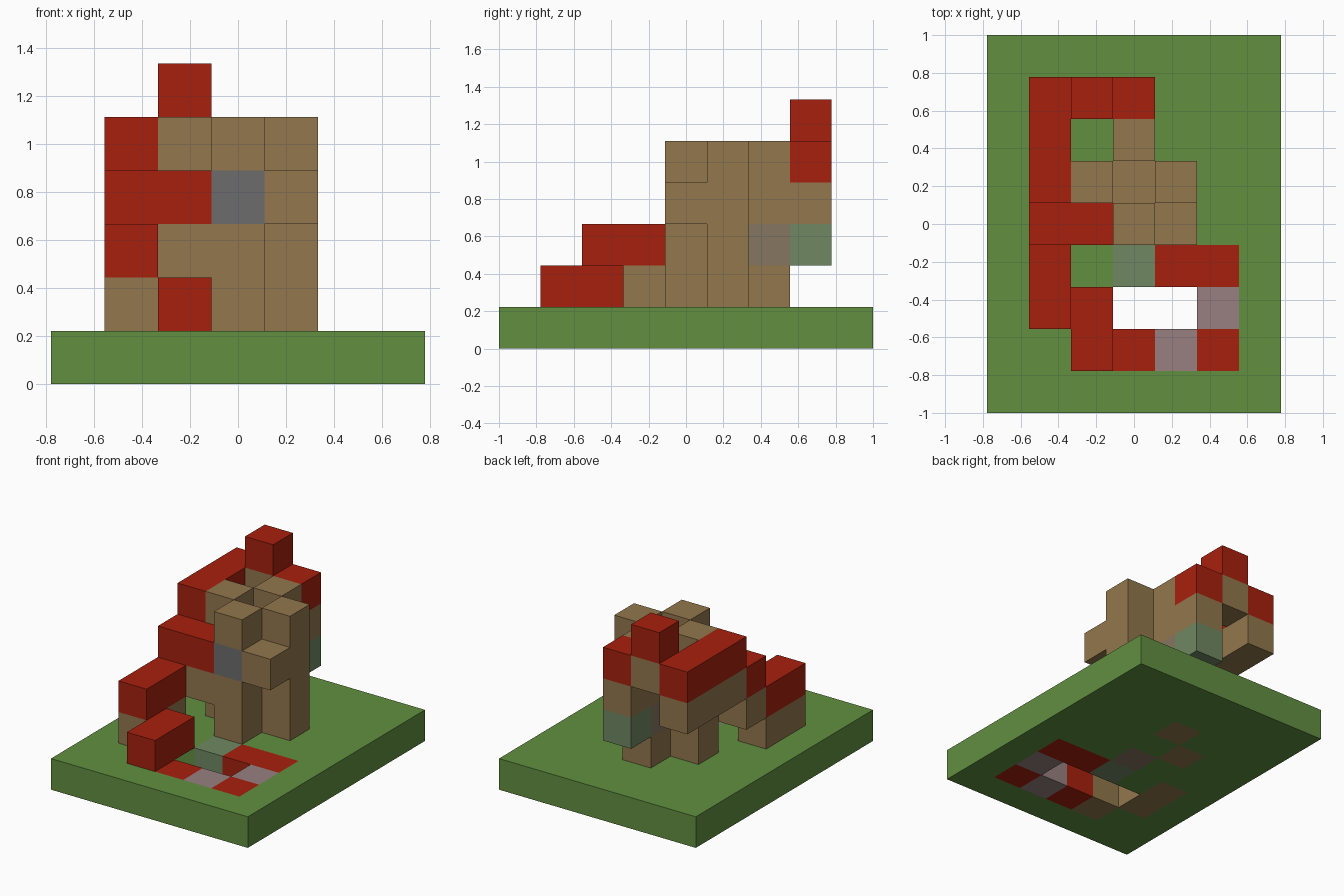
import bpy
import bmesh
from math import radians
from mathutils import Matrix, Vector

default_cube = bpy.data.objects.get("Cube")
if default_cube:
    bpy.data.objects.remove(default_cube, do_unlink=True)

CELL = 2 / 9
COLUMNS, ROWS = 7, 9


def linear(channel):
    value = channel / 255
    return value / 12.92 if value <= 0.04045 else ((value + 0.055) / 1.055) ** 2.4


def make_material(name, *rgb):
    colour = (*[linear(channel) for channel in rgb], 1)
    material = bpy.data.materials.new(name)
    material.use_nodes = True
    material.diffuse_color = colour
    shader = material.node_tree.nodes["Principled BSDF"]
    shader.inputs["Base Color"].default_value = colour
    shader.inputs["Roughness"].default_value = 0.9
    return material


green = make_material("grass green", 97, 143, 64)
red = make_material("brick red", 167, 32, 14)
tan = make_material("tan", 146, 119, 77)
grey = make_material("grey", 108, 108, 108)
sage = make_material("sage green", 112, 136, 98)
mauve = make_material("mauve", 152, 128, 128)
taupe = make_material("taupe", 134, 118, 96)


def block(column, row, level, width=1, depth=1, height=1):
    """Grid cells of a box, counted from its right front bottom cell."""
    return {(column + a, row + b, level + c)
            for a in range(width) for b in range(depth) for c in range(height)}


parts = []


def add_part(name, material, *blocks):
    parts.append((name, material, set().union(*blocks)))


# Legs, reaching down into the ground slab
add_part("front_leg", tan, block(3, 4, 1))
add_part("front_leg_foot", taupe, block(3, 4, 0))
add_part("left_leg", tan, block(4, 5, 1))
add_part("right_leg", tan, block(2, 5, 0, height=2))
add_part("back_leg", tan, block(3, 6, 0, height=2))

# Body ring around a sunken centre
add_part("body_core", tan, block(3, 5, 2, height=2))
add_part("body_left_wall", tan, block(4, 5, 2, height=3), block(4, 4, 3))
add_part("body_right_wall", tan, block(2, 5, 2, height=3))
add_part("body_front_wall", tan, block(3, 4, 2), block(3, 4, 4))
add_part("body_front_panel", grey, block(3, 4, 3))
add_part("body_back_wall", tan, block(3, 6, 3, height=2))
add_part("body_back_panel", taupe, block(3, 6, 2))

# Rear column and the raised top block
add_part("rear_foot", sage, block(3, 7, 2))
add_part("rear_column", tan, block(3, 7, 3), block(2, 7, 4))
add_part("rear_cap", red, block(3, 7, 4))
add_part("top_block", red, block(2, 7, 5))

# Red path stepping down to the front, each step on a tan support
add_part("upper_step", red, block(1, 5, 4, depth=3))
add_part("upper_support", tan, block(1, 5, 3, depth=3))
add_part("middle_step", red, block(1, 4, 3, width=2))
add_part("middle_support", tan, block(1, 4, 2, width=2))
add_part("lower_step", red, block(1, 2, 2, depth=2))
add_part("lower_support", tan, block(1, 2, 0, depth=2, height=2))
add_part("bottom_step", red, block(2, 1, 1, depth=2))
add_part("bottom_support", tan, block(2, 1, 0))

# Loop of coloured ground tiles around the pit
add_part("red_tiles", red, block(3, 1, 0), block(5, 1, 0), block(4, 3, 0, width=2))
add_part("mauve_tiles", mauve, block(4, 1, 0), block(5, 2, 0))
add_part("sage_tile", sage, block(3, 3, 0))

# Ground slab fills what is left, except the pit
pit = block(2, 2, 0, width=3)
taken = set().union(*[cells for _, _, cells in parts])
add_part("ground_slab", green, block(0, 0, 0, COLUMNS, ROWS) - taken - pit)
occupied = set().union(*[cells for _, _, cells in parts])


def build(name, material, cells):
    bm = bmesh.new()
    for cell in sorted(cells):
        centre = Vector((cell[0] + 0.5 - COLUMNS / 2, cell[1] + 0.5 - ROWS / 2, cell[2] + 0.5))
        cube = bmesh.ops.create_cube(bm, size=CELL, matrix=Matrix.Translation(centre * CELL))
        # Drop the faces that touch a neighbouring cell
        hidden = []
        for face in {f for v in cube["verts"] for f in v.link_faces}:
            face.normal_update()
            if tuple(c + round(n) for c, n in zip(cell, face.normal)) in occupied:
                hidden.append(face)
        bmesh.ops.delete(bm, geom=hidden, context="FACES")
    bmesh.ops.remove_doubles(bm, verts=bm.verts, dist=CELL / 100)
    bmesh.ops.dissolve_limit(bm, angle_limit=radians(1), verts=bm.verts, edges=bm.edges)
    mesh = bpy.data.meshes.new(name)
    bm.to_mesh(mesh)
    bm.free()
    mesh.materials.append(material)
    bpy.context.collection.objects.link(bpy.data.objects.new(name, mesh))


for part in parts:
    build(*part)
